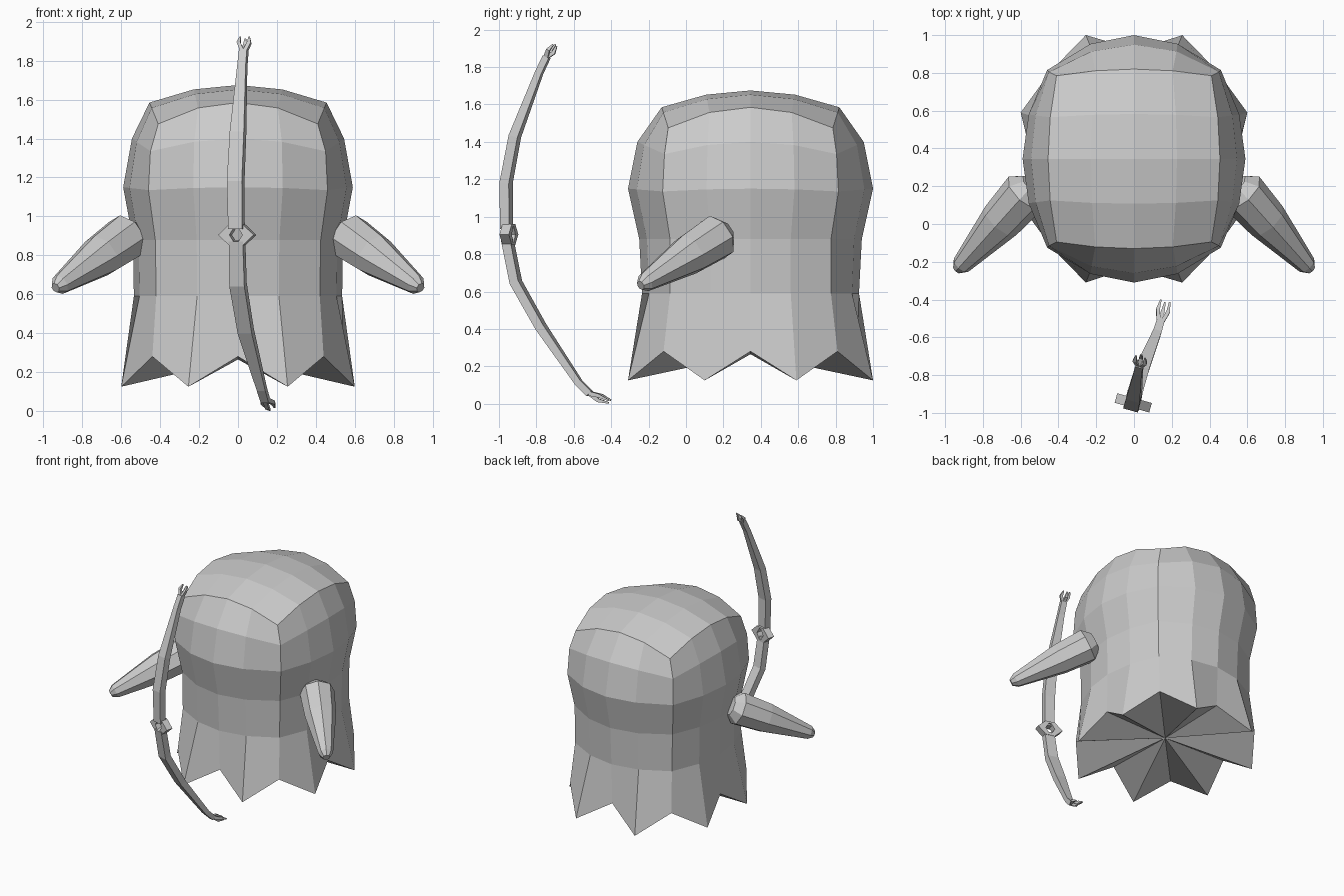
import bpy, bmesh, math
from mathutils import Vector

cube = bpy.data.objects.get("Cube")
if cube:
    bpy.data.objects.remove(cube, do_unlink=True)

grey = bpy.data.materials.new("light_grey")
grey.use_nodes = True
grey.diffuse_color = (0.6, 0.6, 0.6, 1)
grey.node_tree.nodes["Principled BSDF"].inputs["Base Color"].default_value = (0.6, 0.6, 0.6, 1)


def finish(name, bm):
    bmesh.ops.recalc_face_normals(bm, faces=bm.faces[:])
    mesh = bpy.data.meshes.new(name)
    bm.to_mesh(mesh)
    bm.free()
    mesh.materials.append(grey)
    obj = bpy.data.objects.new(name, mesh)
    bpy.context.collection.objects.link(obj)
    return obj


def bridge(bm, a, b):
    n = len(a)
    for i in range(n):
        bm.faces.new((a[i], a[(i + 1) % n], b[(i + 1) % n], b[i]))


def loft(bm, rings, caps=True):
    """Skin a list of point rings and close both ends."""
    loops = [[bm.verts.new(p) for p in ring] for ring in rings]
    for a, b in zip(loops, loops[1:]):
        bridge(bm, a, b)
    if caps:
        bm.faces.new(loops[0])
        bm.faces.new(loops[-1])
    return loops


# ---- Body: domed 4 x 4 top, draped sides and a zigzag hem ----
BODY_Y = 0.345
steps = (-1, -0.5, 0, 0.5, 1)
border = ([(u, -1) for u in steps[:-1]] + [(1, v) for v in steps[:-1]]
          + [(-u, 1) for u in steps[:-1]] + [(-1, -v) for v in steps[:-1]])


def drape_point(u, v, cx, cy, cz, mx, my, mz):
    """Rounded-square ring: c = corner, m = middle of a side."""
    k = {1: 0, 0.5: 0.75, 0: 1}[min(abs(u), abs(v))]
    x, y = u * cx, v * cy
    if abs(v) == 1:
        y = v * (cy + (my - cy) * k)
    else:
        x = u * (cx + (mx - cx) * k)
    return (x, y + BODY_Y, cz + (mz - cz) * k)


def hem_point(u, v):
    small = min(abs(u), abs(v))
    if small == 1:
        return (u * 0.44, v * 0.465 + BODY_Y, 0.28)
    if small == 0:
        return (u * 0.54, v * 0.57 + BODY_Y, 0.28)
    if abs(v) == 1:
        return (u * 0.51, v * 0.655 + BODY_Y, 0.125)
    return (u * 0.6, v * 0.49 + BODY_Y, 0.125)


bm = bmesh.new()
top = {}
for u in steps:
    for v in steps:
        top[u, v] = bm.verts.new((u * (0.455 - 0.045 * v * v),
                                  v * (0.475 - 0.035 * u * u) + BODY_Y,
                                  1.675 - 0.09 * (u * u + v * v) - 0.02 * u * u * v * v))
for u0, u1 in zip(steps, steps[1:]):
    for v0, v1 in zip(steps, steps[1:]):
        bm.faces.new((top[u0, v0], top[u1, v0], top[u1, v1], top[u0, v1]))
loop = [top[p] for p in border]
for ring in ((0.45, 0.46, 1.335, 0.545, 0.605, 1.40),
             (0.46, 0.47, 1.135, 0.59, 0.655, 1.15),
             (0.425, 0.43, 0.88, 0.54, 0.595, 0.88),
             (0.42, 0.43, 0.59, 0.535, 0.58, 0.59)):
    below = [bm.verts.new(drape_point(u, v, *ring)) for u, v in border]
    bridge(bm, loop, below)
    loop = below
hem = [bm.verts.new(hem_point(u, v)) for u, v in border]
bridge(bm, loop, hem)
centre = bm.verts.new((0, BODY_Y, 0.265))
for i in range(16):
    bm.faces.new((hem[i], hem[(i + 1) % 16], centre))
finish("body", bm)

# ---- Arms: eight-sided tapered stubs ----
for side, name in ((1, "left_arm"), (-1, "right_arm")):
    start = Vector((0.595, 0.14, 0.875))
    axis = (Vector((0.935, -0.24, 0.635)) - start).normalized()
    across = axis.cross(Vector((0, 0, 1))).normalized()
    up = across.cross(axis)
    rings = []
    for t, r in ((-0.10, 0.07), (-0.04, 0.125), (0.18, 0.112), (0.53, 0.052), (0.568, 0.026)):
        ring = []
        for i in range(8):
            a = math.tau * i / 8
            p = start + axis * t + (across * math.cos(a) + up * math.sin(a)) * r
            ring.append((p.x * side, p.y, p.z))
        rings.append(ring)
    bm = bmesh.new()
    loft(bm, rings)
    finish(name, bm)

# ---- Bow: two limbs with forked tips and a pierced grip ----
FACING = Vector((0.27, 0.963, 0))
SIDE = Vector((0.963, -0.27, 0))


def bar(bm, path):
    """Rectangular bar along (x, y, z, width, thickness) stations."""
    pts = [Vector(p[:3]) for p in path]
    rings = []
    for i, p in enumerate(path):
        tangent = (pts[min(i + 1, len(pts) - 1)] - pts[max(i - 1, 0)]).normalized()
        normal = tangent.cross(SIDE).normalized()
        w, t = SIDE * p[3] / 2, normal * p[4] / 2
        rings.append([pts[i] + w + t, pts[i] - w + t, pts[i] - w - t, pts[i] + w - t])
    loft(bm, rings)


def fork(bm, base, tip):
    """Three short claws, the middle one set behind the outer pair."""
    base, tip = Vector(base), Vector(tip)
    back = (tip - base).normalized().cross(SIDE).normalized()
    for s, b in ((-1, -0.5), (1, -0.5), (0, 1)):
        mid = base.lerp(tip, 0.5) + SIDE * s * 0.028 + back * b * 0.018
        end = tip + SIDE * s * 0.024 + back * b * 0.010
        root = base + SIDE * s * 0.010
        bar(bm, [(*root, 0.022, 0.024), (*mid, 0.02, 0.02), (*end, 0.008, 0.008)])


upper = [(-0.008, -0.96, 0.935, 0.075, 0.05), (-0.012, -0.962, 1.18, 0.08, 0.052),
         (0.0, -0.915, 1.43, 0.075, 0.05), (0.022, -0.785, 1.77, 0.045, 0.036),
         (0.03, -0.745, 1.855, 0.042, 0.036)]
lower = [(-0.005, -0.955, 0.875, 0.075, 0.05), (0.0, -0.91, 0.65, 0.08, 0.05),
         (0.04, -0.775, 0.41, 0.075, 0.048), (0.122, -0.575, 0.115, 0.045, 0.036),
         (0.14, -0.515, 0.055, 0.042, 0.036)]
for name, path, tip in (("bow_upper_limb", upper, (0.036, -0.7, 1.918)),
                        ("bow_lower_limb", lower, (0.165, -0.41, 0.014))):
    bm = bmesh.new()
    bar(bm, path)
    fork(bm, path[-1][:3], tip)
    finish(name, bm)

# Grip: six-sided ring with a diamond-like hole
outer = [(-0.095, 0), (-0.035, 0.055), (0.035, 0.055), (0.095, 0), (0.035, -0.055), (-0.035, -0.055)]
inner = [(-0.035, 0), (-0.008, 0.042), (0.008, 0.042), (0.035, 0), (0.008, -0.042), (-0.008, -0.042)]
grip_centre = Vector((-0.004, -0.947, 0.905))
bm = bmesh.new()
loops = []
for outline, depth in ((outer, -0.026), (outer, 0.026), (inner, 0.026), (inner, -0.026)):
    loops.append([bm.verts.new(grip_centre + SIDE * x + Vector((0, 0, z)) + FACING * depth)
                  for x, z in outline])
for i in range(4):
    bridge(bm, loops[i], loops[(i + 1) % 4])
finish("bow_grip", bm)
